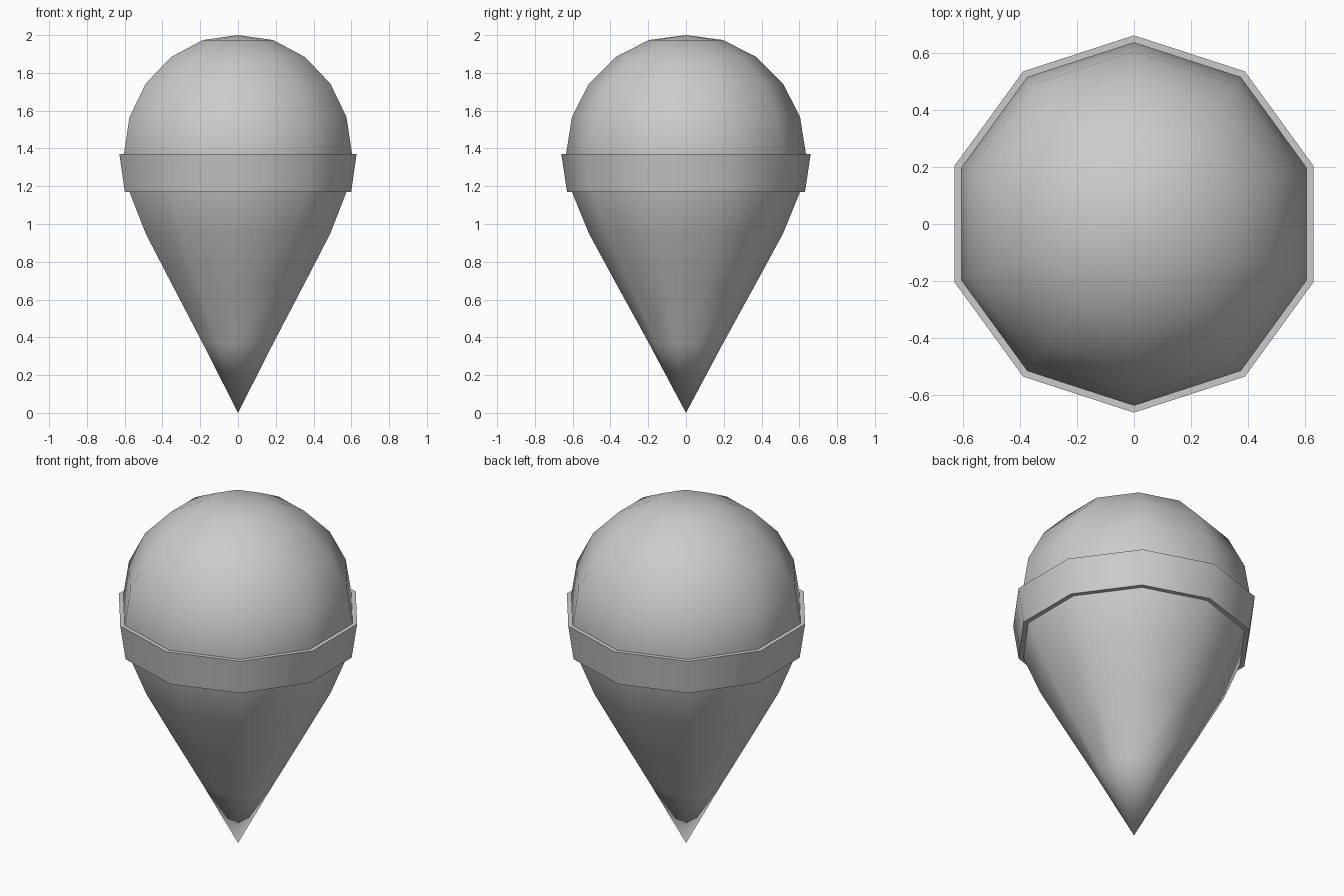
import bpy, bmesh
from math import sin, cos, pi, radians

if "Cube" in bpy.data.objects:
    bpy.data.objects.remove(bpy.data.objects["Cube"])

SIDES = 10
R, EQUATOR = 0.635, 1.37


def lathe(name, profile, angle):
    """Revolve (radius, z) points into a ten-sided shell with corners on +/-y."""
    bm = bmesh.new()
    rings = []
    for r, z in profile:
        n = 1 if r == 0 else SIDES
        rings.append([bm.verts.new((r * cos(pi / 2 + 2 * pi * i / SIDES),
                                    r * sin(pi / 2 + 2 * pi * i / SIDES), z))
                      for i in range(n)])
    for a, b in zip(rings, rings[1:]):
        for i in range(SIDES):
            j = (i + 1) % SIDES
            if len(a) == 1:
                bm.faces.new((a[0], b[j], b[i]))
            elif len(b) == 1:
                bm.faces.new((a[i], a[j], b[0]))
            else:
                bm.faces.new((a[i], a[j], b[j], b[i]))
    me = bpy.data.meshes.new(name)
    bm.to_mesh(me)
    bm.free()
    ob = bpy.data.objects.new(name, me)
    bpy.context.collection.objects.link(ob)
    bpy.ops.object.select_all(action='DESELECT')
    ob.select_set(True)
    bpy.context.view_layer.objects.active = ob
    bpy.ops.object.shade_smooth_by_angle(angle=radians(angle))
    return ob


# Drop-shaped body: pointed lower half, round dome above the equator
dome = [(R * cos(k * pi / 10), EQUATOR + R * sin(k * pi / 10)) for k in range(5)]
body_profile = [(0, 0), (0.197, 0.37), (0.373, 0.69), (0.514, 0.95),
                (0.604, 1.17)] + dome + [(0, 2)]
lathe("body", body_profile, 60)

# Raised band just below the equator, with flat rims meeting the body
lathe("band", [(0.604, 1.17), (0.63, 1.17), (0.66, 1.37), (R, 1.37)], 50)
